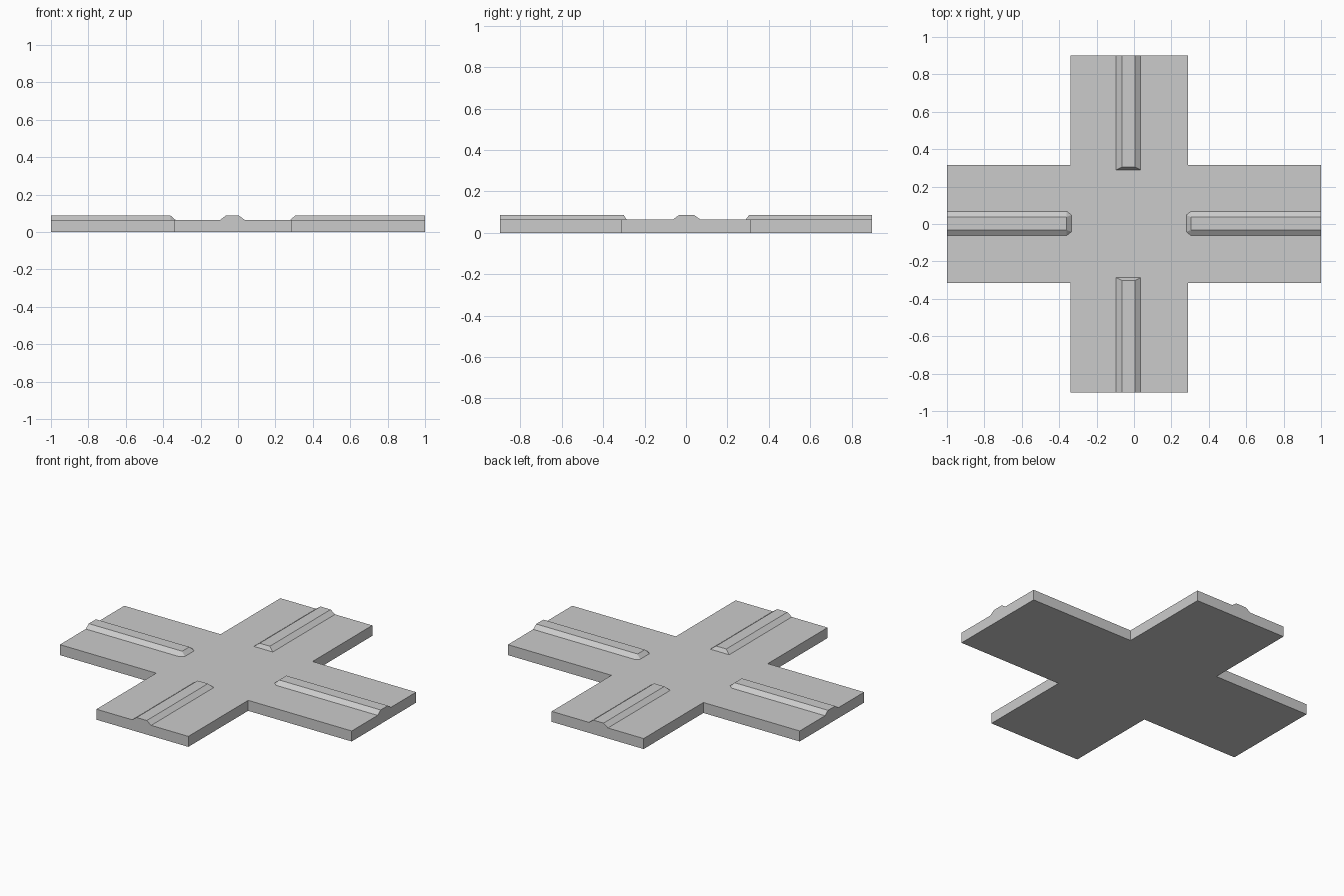
import bpy

cube = bpy.data.objects.get("Cube")
if cube:
    bpy.data.objects.remove(cube, do_unlink=True)

SLAB, TOP = 0.065, 0.087

grey = bpy.data.materials.new("light_grey")
grey.use_nodes = True
colour = (0.6, 0.6, 0.6, 1)
grey.diffuse_color = colour
grey.node_tree.nodes["Principled BSDF"].inputs["Base Color"].default_value = colour


def loft(name, lower, upper, z0, z1):
    """Solid between two outlines with the same number of counterclockwise points."""
    n = len(lower)
    verts = [(x, y, z0) for x, y in lower] + [(x, y, z1) for x, y in upper]
    sides = [(i, (i + 1) % n, (i + 1) % n + n, i + n) for i in range(n)]
    faces = [tuple(reversed(range(n))), tuple(range(n, 2 * n))] + sides
    mesh = bpy.data.meshes.new(name)
    mesh.from_pydata(verts, [], faces)
    mesh.materials.append(grey)
    obj = bpy.data.objects.new(name, mesh)
    bpy.context.collection.objects.link(obj)
    return obj


def ridge(name, centre, inner, outer, along_x, clipped):
    """Raised strip with sloped sides and a sloped inner end."""
    half, crest = 0.065, 0.035
    step = 0.025 if clipped else 0.015
    s = 1 if outer > inner else -1
    tip = inner + s * step
    clip = 0.02 if clipped else 0
    # Outline as (along, across) pairs, starting at the outer end
    base = [(outer, half), (tip, half), (inner, half - clip),
            (inner, clip - half), (tip, -half), (outer, -half)]
    crown = [(outer, crest), (tip, crest), (tip, crest),
             (tip, -crest), (tip, -crest), (outer, -crest)]
    if not clipped:
        base = [base[i] for i in (0, 2, 3, 5)]
        crown = [crown[i] for i in (0, 2, 3, 5)]

    def place(points):
        pts = [(a, centre + c) if along_x else (centre + c, a) for a, c in points]
        return pts if (s > 0) == along_x else pts[::-1]

    return loft(name, place(base), place(crown), SLAB, TOP)


# Cross-shaped slab
left, right, mid, end = -0.34, 0.29, 0.315, 0.9
cross = [(left, -end), (right, -end), (right, -mid), (1, -mid),
         (1, mid), (right, mid), (right, end), (left, end),
         (left, mid), (-1, mid), (-1, -mid), (left, -mid)]
loft("cross_slab", cross, cross, 0, SLAB)

# Dividing ridges on the four arms
ridge("left_ridge", 0.003, 0.28, 1, True, True)
ridge("right_ridge", 0.003, -0.335, -1, True, True)
ridge("back_ridge", -0.03, 0.29, end, False, False)
ridge("front_ridge", -0.03, -0.287, -end, False, False)
